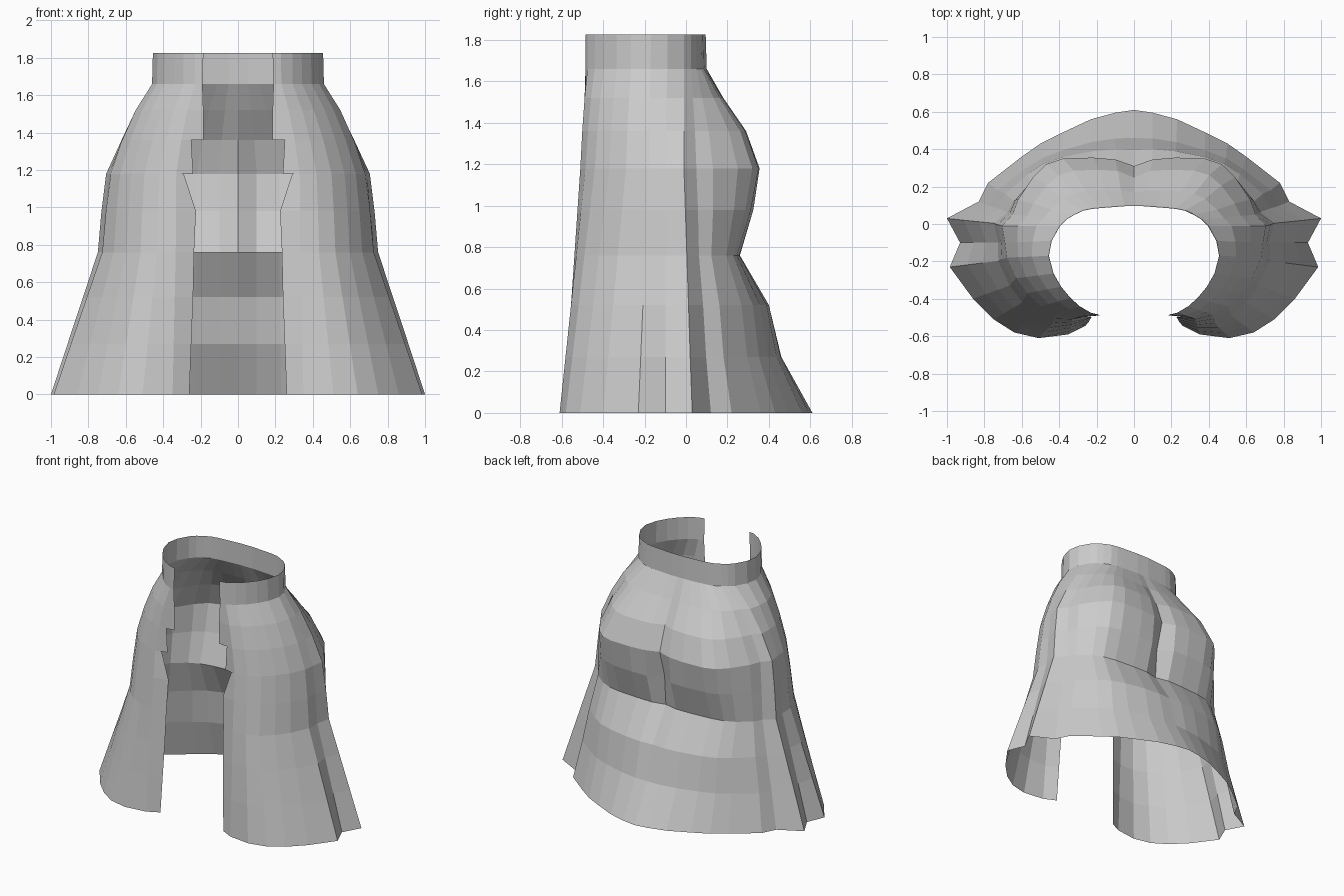
import bpy, bmesh

# Right-half cross-sections, from the front opening round the side to the back seam
HEM = [(.26, -.545), (.35, -.59), (.51, -.61), (.64, -.58), (.75, -.51), (.86, -.40),
       (.985, -.23), (.93, -.10), (1.0, .03), (.83, .12), (.78, .22), (.60, .36),
       (.50, .43), (.38, .49), (.23, .56), (.10, .595), (0, .61)]
HIP = [(.24, -.49), (.33, -.51), (.42, -.485), (.50, -.44), (.57, -.37), (.63, -.29),
       (.68, -.18), (.69, -.10), (.705, -.01), (.65, .05), (.62, .13), (.54, .25),
       (.47, .32), (.38, .35), (.22, .355), (.10, .345), (0, .31)]
WAIST = [(.18, -.485), (.23, -.475), (.29, -.44), (.34, -.395), (.39, -.335), (.43, -.265),
         (.455, -.17), (.44, -.09), (.395, -.01), (.36, .025), (.32, .05), (.27, .075),
         (.22, .085), (.17, .09), (.11, .095), (.05, .10), (0, .10)]
HIP_Z = 1.18

# height: (width blend, furthest back y, seam crease depth)
LEVELS = {0: (1, .61, 0), .27: (.70, .46, 0), .52: (.42, .40, 0), .76: (.15, .26, .015),
          .98: (.085, .325, .05), 1.18: (0, .355, 0), 1.36: (.27, .29, .01),
          1.52: (.59, .18, 0), 1.66: (.98, .10, 0), 1.825: (1, .095, 0)}

# (low height, low opening half-width, high height, high opening half-width)
BANDS = [(0, .26, .27, .25), (.27, .25, .52, .24), (.52, .24, .76, .235),
         (.76, .235, .98, .225), (.98, .225, 1.18, .29), (1.18, .24, 1.36, .25),
         (1.36, .185, 1.52, .185), (1.52, .185, 1.66, .19), (1.66, .19, 1.825, .185)]


def row(z, opening):
    """Blend the cross-sections at height z, fitting the back line and opening."""
    tx, back, crease = LEVELS[z]
    other = HEM if z < HIP_Z else WAIST
    ty = 1 - z / HIP_Z if z < HIP_Z else tx
    pts = [[a[0] + (b[0] - a[0]) * tx, a[1] + (b[1] - a[1]) * ty]
           for a, b in zip(HIP, other)]
    far = max(p[1] for p in pts)
    for p in pts:
        if p[1] > 0:
            p[1] += (back - far) * (p[1] / far) ** 1.5
    pts[0][0] = opening
    pts[-1][1] -= crease
    return [(x, y, z) for x, y in pts]


# Skirt cloth: stacked bands, one half mirrored to the other
bm = bmesh.new()
for z0, e0, z1, e1 in BANDS:
    low, high = row(z0, e0), row(z1, e1)
    for s in (1, -1):
        a = [bm.verts.new((s * x, y, z)) for x, y, z in low]
        b = [bm.verts.new((s * x, y, z)) for x, y, z in high]
        for i in range(len(a) - 1):
            quad = [a[i], a[i + 1], b[i + 1], b[i]]
            bm.faces.new(quad if s == 1 else quad[::-1])
bmesh.ops.remove_doubles(bm, verts=bm.verts, dist=.0005)

mesh = bpy.data.meshes.new("skirt")
bm.to_mesh(mesh)
bm.free()
skirt = bpy.data.objects.new("skirt", mesh)
bpy.context.collection.objects.link(skirt)

grey = bpy.data.materials.new("light grey cloth")
grey.diffuse_color = (.6, .6, .6, 1)
mesh.materials.append(grey)
